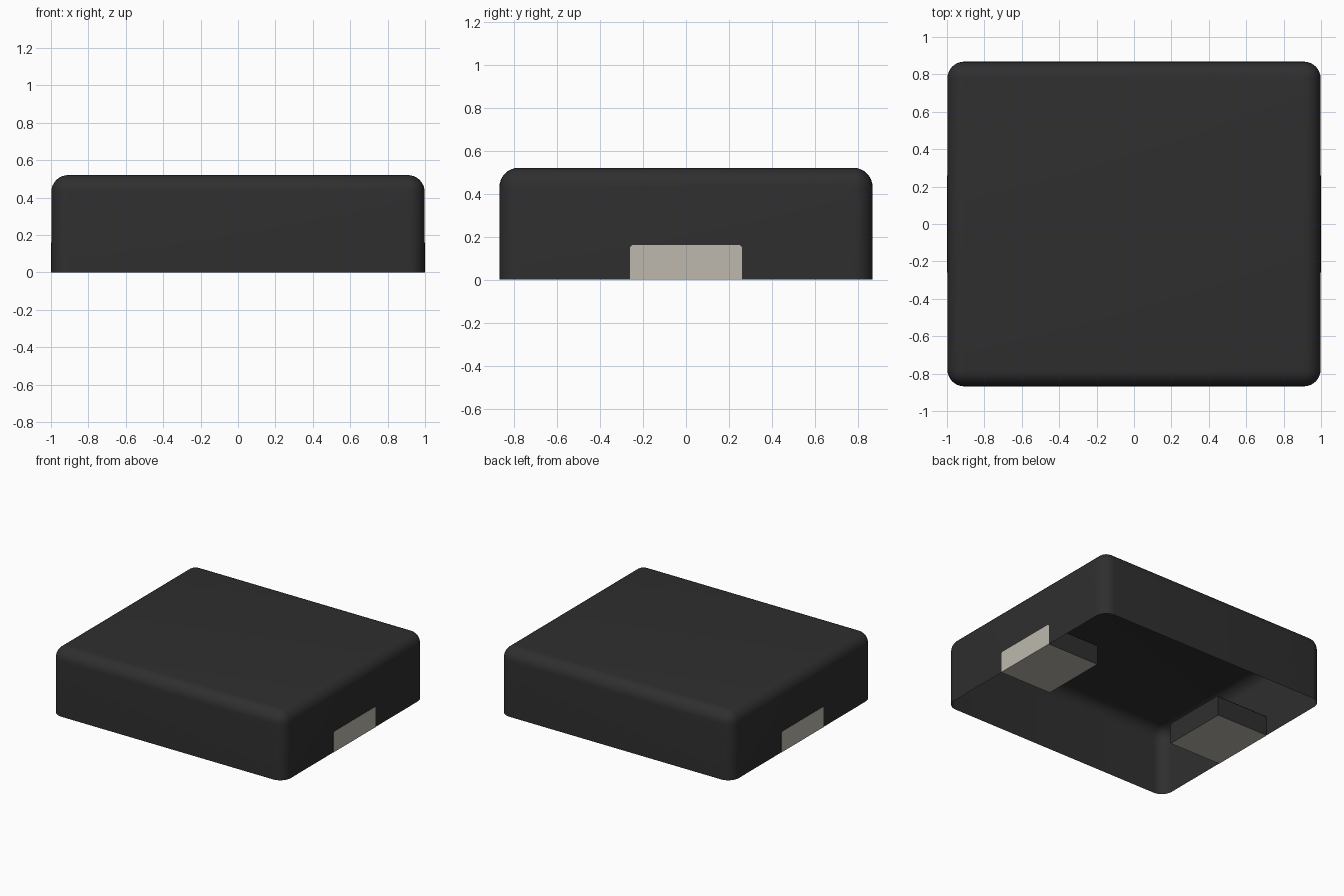
import bpy, bmesh, math
from mathutils import Matrix, Vector

default = bpy.data.objects.get("Cube")
if default:
    bpy.data.objects.remove(default, do_unlink=True)


def make_material(name, rgb, roughness):
    mat = bpy.data.materials.new(name)
    mat.use_nodes = True
    mat.diffuse_color = (*rgb, 1)
    bsdf = mat.node_tree.nodes["Principled BSDF"]
    bsdf.inputs["Base Color"].default_value = (*rgb, 1)
    bsdf.inputs["Roughness"].default_value = roughness
    return mat


black = make_material("black casing", (0.028, 0.028, 0.028), 0.6)
metal = make_material("pale tin", (0.51, 0.485, 0.425), 0.5)


def box(low, high):
    """bmesh box between two corner points."""
    low, high = Vector(low), Vector(high)
    bm = bmesh.new()
    bmesh.ops.create_cube(bm, size=1, matrix=Matrix.Translation((low + high) / 2)
                          @ Matrix.Diagonal((*(high - low), 1)))
    return bm


def finish(name, bm, materials):
    mesh = bpy.data.meshes.new(name)
    bm.normal_update()
    bm.to_mesh(mesh)
    bm.free()
    for mat in materials:
        mesh.materials.append(mat)
    obj = bpy.data.objects.new(name, mesh)
    bpy.context.collection.objects.link(obj)
    return obj


HALF_X, HALF_Y, HEIGHT, RADIUS = 0.998, 0.868, 0.52, 0.09

# Casing: rounded cover, open underneath
bm = box((-HALF_X, -HALF_Y, 0), (HALF_X, HALF_Y, HEIGHT))
rounded = [e for e in bm.edges if max(v.co.z for v in e.verts) > 0.01]
bmesh.ops.bevel(bm, geom=rounded, offset=RADIUS, offset_type='OFFSET',
                segments=8, profile=0.5, affect='EDGES')
bm.normal_update()
bmesh.ops.delete(bm, geom=[f for f in bm.faces if f.normal.z < -0.9], context='FACES')
casing = finish("casing", bm, [black])
bpy.ops.object.select_all(action='DESELECT')
casing.select_set(True)
bpy.context.view_layer.objects.active = casing
bpy.ops.object.shade_smooth_by_angle(angle=math.radians(40))

# Terminals: metal on the outer and lower faces, set in black sockets
for side, label in ((1, "left"), (-1, "right")):
    xs = sorted((side * 0.555, side * 1.0))
    bm = box((xs[0], -0.26, 0), (xs[1], 0.26, 0.16))
    top_edges = [e for e in bm.edges
                 if all(v.co.z > 0.1 for v in e.verts)
                 and abs(e.verts[0].co.y - e.verts[1].co.y) < 0.01]
    bmesh.ops.bevel(bm, geom=top_edges, offset=0.01, segments=1, affect='EDGES')
    bm.normal_update()
    for f in bm.faces:
        exposed = f.normal.x * side > 0.9 or f.normal.z < -0.9
        f.material_index = 1 if exposed else 0
    finish(label + "_terminal", bm, [black, metal])
